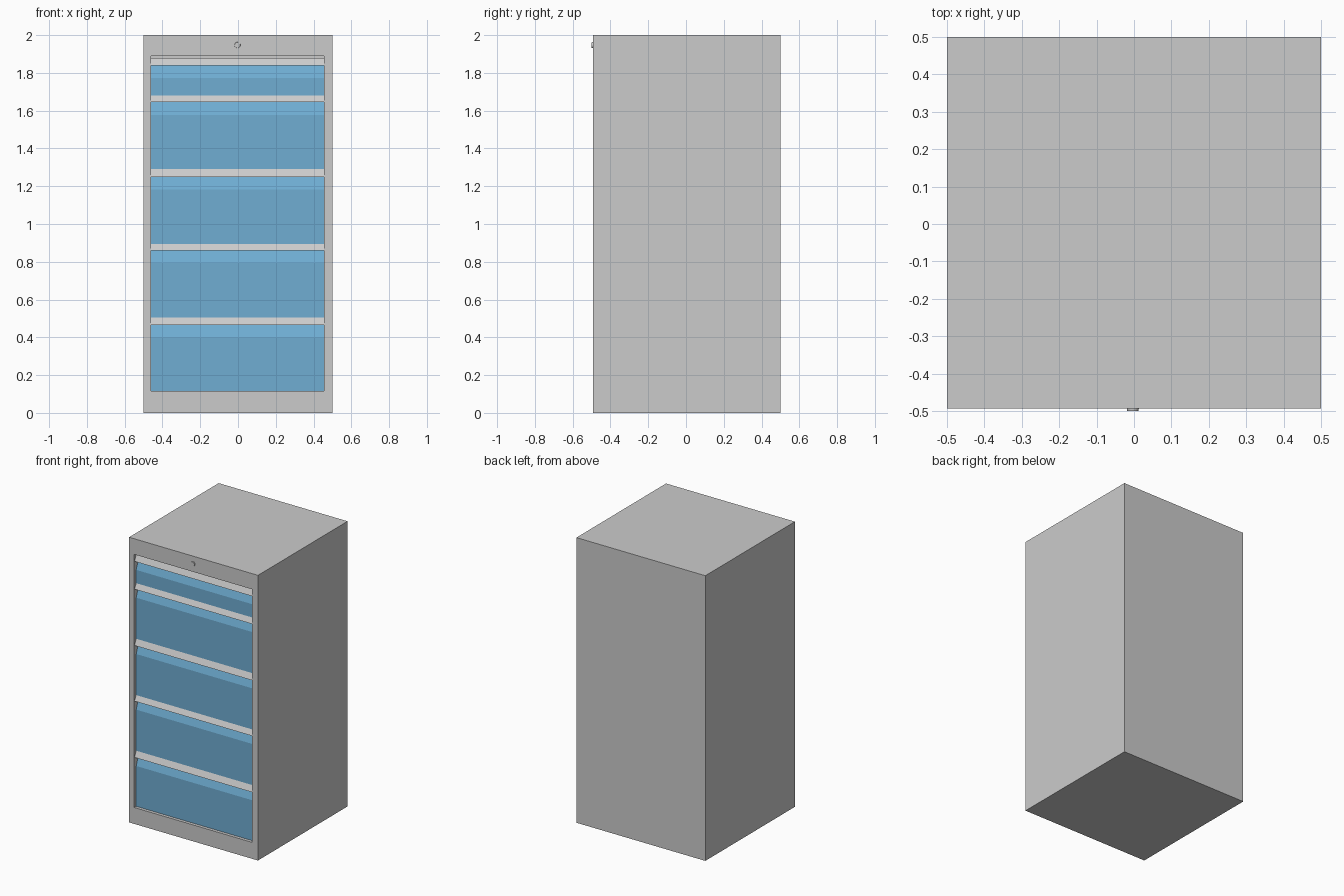
import bpy, bmesh, math
from mathutils import Vector

if "Cube" in bpy.data.objects:
    bpy.data.objects.remove(bpy.data.objects["Cube"])

FRONT, BACK = -0.493, 0.5
X0, X1 = -0.46, 0.455          # drawer opening, left and right
Z0, Z1 = 0.115, 1.89           # drawer opening, bottom and top
DEPTH = 0.09

blue = bpy.data.materials.new("drawer_blue")
blue.diffuse_color = (0.16, 0.42, 0.65, 1)
blue.use_nodes = True
blue.node_tree.nodes["Principled BSDF"].inputs["Base Color"].default_value = blue.diffuse_color


def add_object(name, bm, mat=None):
    bmesh.ops.recalc_face_normals(bm, faces=bm.faces)
    mesh = bpy.data.meshes.new(name)
    bm.to_mesh(mesh)
    bm.free()
    obj = bpy.data.objects.new(name, mesh)
    bpy.context.collection.objects.link(obj)
    if mat:
        mesh.materials.append(mat)
    return obj


def bar(name, profile, mat=None):
    """Extrude a closed (depth behind front, z) profile across the opening."""
    bm = bmesh.new()
    face = bm.faces.new([bm.verts.new((X0, FRONT + d, z)) for d, z in profile])
    ext = bmesh.ops.extrude_face_region(bm, geom=[face])["geom"]
    bmesh.ops.translate(bm, vec=(X1 - X0, 0, 0),
                        verts=[g for g in ext if isinstance(g, bmesh.types.BMVert)])
    return add_object(name, bm, mat)


# Cabinet body with a shallow front recess
bm = bmesh.new()
bmesh.ops.create_cube(bm, size=1)
for v in bm.verts:
    v.co = Vector((v.co.x, BACK if v.co.y > 0 else FRONT, 2 if v.co.z > 0 else 0))
bm.normal_update()
front = next(f for f in bm.faces if f.normal.y < -0.9)
bmesh.ops.inset_individual(bm, faces=[front], thickness=0.03)
for v in front.verts:
    v.co.x = X1 if v.co.x > 0 else X0
    v.co.z = Z1 if v.co.z > 1 else Z0
panel = bmesh.ops.extrude_discrete_faces(bm, faces=[front])["faces"][0]
bmesh.ops.translate(bm, vec=(0, DEPTH, 0), verts=panel.verts)
add_object("cabinet_body", bm)

# Drawer fronts: upper part leans back to form a finger recess
drawers = [(1.84, 1.68), (1.645, 1.29), (1.25, 0.895), (0.86, 0.505), (0.465, Z0)]
MAIN, LEAN = 0.022, 0.05
for i, (top, bottom) in enumerate(drawers, 1):
    bar(f"drawer_front_{i}",
        [(MAIN, bottom), (MAIN, top - 0.067), (LEAN, top + 0.01),
         (DEPTH, top + 0.01), (DEPTH, bottom)], blue)

# Grey grip rails that flare forward over each drawer
uppers = [1.88] + [b for _, b in drawers[:-1]]
for i, ((top, _), upper) in enumerate(zip(drawers, uppers), 1):
    bar(f"grip_rail_{i}",
        [(MAIN, upper), (0.003, top), (0.008, top), (MAIN + 0.006, upper - 0.015),
         (DEPTH, upper - 0.015), (DEPTH, upper)])

# Round lock above the drawers
bm = bmesh.new()
bmesh.ops.create_cone(bm, cap_ends=True, segments=24, radius1=0.017, radius2=0.015, depth=0.017)
lock = add_object("lock", bm)
lock.rotation_euler.x = math.radians(90)
lock.location = (-0.003, -0.4915, 1.947)
bpy.context.view_layer.objects.active = lock
lock.select_set(True)
bpy.ops.object.shade_smooth_by_angle()
